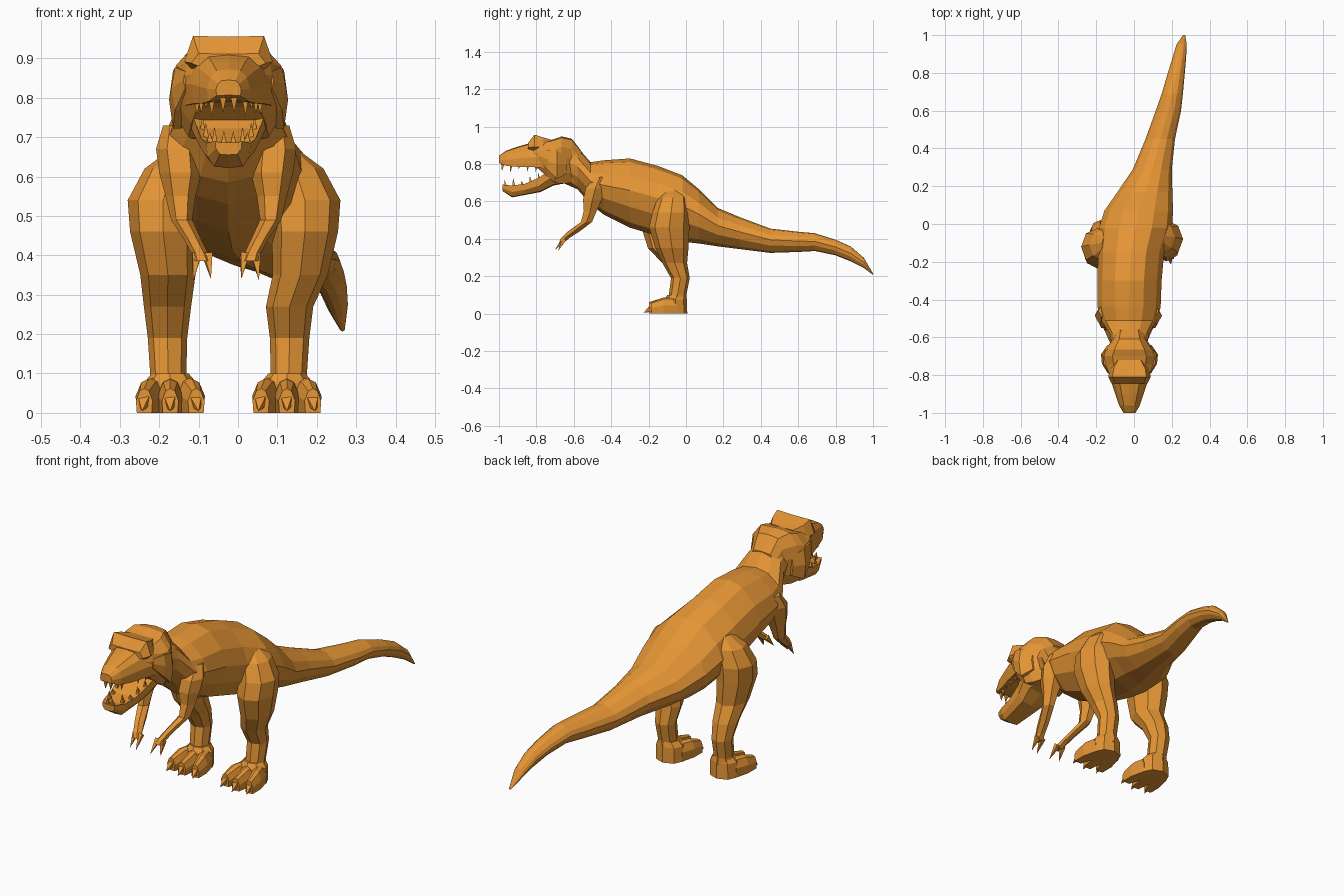
import bpy, bmesh, math
from mathutils import Vector

hide = bpy.data.materials.new("burnt_orange_hide")
hide.diffuse_color = (0.78, 0.30, 0.035, 1)
AXIS = -0.024   # mirror axis of head, arms and feet


def finish(name, bm):
    bmesh.ops.recalc_face_normals(bm, faces=bm.faces)
    me = bpy.data.meshes.new(name)
    bm.to_mesh(me)
    bm.free()
    me.materials.append(hide)
    ob = bpy.data.objects.new(name, me)
    bpy.context.collection.objects.link(ob)
    return ob


def skin(bm, rings):
    """Join rings of points into a closed faceted skin."""
    rows = [[bm.verts.new(p) for p in r] for r in rings]
    n = len(rows[0])
    for a, b in zip(rows, rows[1:]):
        for i in range(n):
            j = (i + 1) % n
            bm.faces.new((a[i], a[j], b[j], b[i]))
    bm.faces.new(rows[0])
    bm.faces.new(rows[-1][::-1])


def full(half):
    """Complete a right-hand half section by mirroring it."""
    return half + [(-u, v) for u, v in half[::-1] if u > 0]


def polygon(n):
    return [(math.cos(math.tau * i / n), math.sin(math.tau * i / n)) for i in range(n)]


BODY = full([(0, 1), (.45, .9), (.85, .5), (1, .08), (.86, -.4), (.48, -.85), (0, -1)])
HEAD = full([(0, 1), (.62, .95), (.92, .55), (1, .1), (.92, -.55), (.7, -1), (0, -1)])
SNOUT = full([(0, 1), (.55, .92), (.85, .5), (1, -.2), (.95, -1), (0, -.9)])
JAW = full([(0, .8), (.7, .8), (1, 1), (.95, -.1), (.65, -.9), (0, -1)])
TOE = full([(0, 1), (.55, .8), (1, 0), (.9, -1), (0, -1)])
OCT, HEX = polygon(8), polygon(6)


def loft_y(bm, section, rows):
    """rows: y, centre x, half width, top z, bottom z"""
    skin(bm, [[(cx + u * w, y, (t + b) / 2 + v * (t - b) / 2) for u, v in section]
              for y, cx, w, t, b in rows])


def loft_z(bm, section, rows):
    """rows: z, centre x, centre y, half width, half depth"""
    skin(bm, [[(cx + u * w, cy + v * d, z) for u, v in section]
              for z, cx, cy, w, d in rows])


def spike(bm, base, tip, r):
    """Four-sided tooth or claw."""
    base, tip = Vector(base), Vector(tip)
    d = (tip - base).normalized()
    a = d.orthogonal().normalized() * r
    b = d.cross(a)
    ring = [bm.verts.new(base + k) for k in (a, b, -a, -b)]
    top = bm.verts.new(tip)
    for i in range(4):
        bm.faces.new((ring[i], ring[(i + 1) % 4], top))
    bm.faces.new(ring)


# neck, torso and swinging tail
bm = bmesh.new()
loft_y(bm, BODY, [
    (-.66, -.024, .088, .935, .70), (-.58, -.024, .105, .89, .665),
    (-.51, -.026, .147, .81, .585), (-.44, -.026, .167, .82, .53),
    (-.30, -.024, .170, .83, .46), (-.15, -.015, .175, .79, .415),
    (-.02, .008, .193, .74, .385), (.07, .025, .182, .665, .375),
    (.17, .058, .145, .565, .36), (.29, .097, .103, .515, .345),
    (.45, .139, .078, .455, .325), (.60, .182, .067, .438, .33),
    (.69, .203, .056, .43, .335), (.80, .224, .045, .395, .312),
    (.88, .240, .036, .36, .28), (.95, .252, .027, .30, .245), (1.0, .265, .006, .215, .207)])
finish("torso_and_tail", bm)

# back of the skull with cheeks
bm = bmesh.new()
loft_y(bm, HEAD, [
    (-.83, AXIS, .085, .915, .79), (-.79, AXIS, .112, .925, .775),
    (-.745, AXIS, .135, .922, .735), (-.70, AXIS, .145, .935, .70),
    (-.665, AXIS, .128, .948, .695), (-.61, AXIS, .088, .935, .70),
    (-.56, AXIS, .075, .87, .70)])
finish("skull", bm)

# snout with overhanging lips
bm = bmesh.new()
loft_y(bm, SNOUT, [
    (-1.0, AXIS, .032, .845, .805), (-.96, AXIS, .055, .872, .79),
    (-.90, AXIS, .075, .893, .785), (-.84, AXIS, .095, .91, .785),
    (-.76, AXIS, .118, .92, .78)])
finish("upper_jaw", bm)

# lower jaw
bm = bmesh.new()
loft_y(bm, JAW, [
    (-.98, AXIS, .034, .69, .655), (-.93, AXIS, .056, .685, .622),
    (-.86, AXIS, .068, .695, .635), (-.78, AXIS, .082, .73, .65),
    (-.71, AXIS, .105, .79, .685), (-.63, AXIS, .09, .80, .70)])
finish("lower_jaw", bm)

# raised brow across the skull
bm = bmesh.new()
loft_y(bm, full([(0, .95), (1, 1), (1.25, -.5), (1, -1), (0, -1)]), [
    (-.845, AXIS, .076, .912, .88), (-.81, AXIS, .090, .957, .87),
    (-.765, AXIS, .083, .943, .87), (-.72, AXIS, .06, .93, .87)])
finish("brow", bm)

# cheek ridges behind the eyes
bm = bmesh.new()
for s in (-1, 1):
    loft_y(bm, HEX, [
        (-.79, AXIS + s * .105, .010, .87, .82), (-.74, AXIS + s * .126, .020, .885, .76),
        (-.69, AXIS + s * .131, .020, .88, .71), (-.64, AXIS + s * .10, .016, .85, .74)])
finish("cheeks", bm)

# teeth along both jaws
bm = bmesh.new()
for i in range(5):
    t = i / 4
    y = -.98 + .18 * t
    size = .028 + .012 * math.sin(i * 2.2)
    for s in (-1, 1):
        xu = AXIS + s * (.014 + .066 * t ** .6)
        spike(bm, (xu, y, .80), (xu, y - .004, .79 - size), .012)
        xl = AXIS + s * (.012 + .054 * t ** .6)
        zl = .682 + .03 * t * t
        spike(bm, (xl, y + .015, zl), (xl, y + .010, zl + size + .006), .011)
finish("teeth", bm)

for s, side in ((-1, "left"), (1, "right")):
    # leg: thigh sunk into the hip, shin and ankle as one column
    bm = bmesh.new()
    loft_z(bm, OCT, [
        (z, (-.01 if z > .3 else AXIS) + s * c, y + (s * .02 if z > .3 else 0), w, d)
        for z, c, y, w, d in (
            (.67, .125, -.08, .035, .04), (.62, .155, -.09, .072, .08),
            (.54, .180, -.10, .090, .10), (.46, .180, -.11, .084, .108),
            (.35, .168, -.095, .070, .088), (.27, .155, -.06, .060, .066),
            (.19, .155, -.03, .050, .050), (.10, .153, -.045, .046, .047),
            (.05, .153, -.045, .05, .05))])
    finish(side + "_leg", bm)

    # heel pad, spreading toes and claws
    fx = AXIS + s * .148
    bm = bmesh.new()
    loft_z(bm, OCT, [(.10, fx, -.05, .047, .05), (.075, fx, -.055, .068, .06),
                     (.0, fx, -.055, .070, .062)])
    for k in (-1, 0, 1):
        reach = -.185 - (.012 if k == 0 else 0)
        loft_y(bm, TOE, [
            (-.05, fx + k * .034, .036, .09, 0),
            (-.12, fx + k * .056, .032, .086, 0),
            (reach, fx + k * .066, .021, .062, 0)])
        spike(bm, (fx + k * .066, reach + .01, .03), (fx + k * .072, reach - .03, .004), .02)
    finish(side + "_foot", bm)

    # broad shoulder, bent arm and two-clawed hand
    bm = bmesh.new()
    loft_z(bm, HEX, [(z, -.03 + s * c, y, w, d) for z, c, y, w, d in (
        (.73, .125, -.46, .035, .035), (.67, .122, -.485, .056, .06),
        (.61, .116, -.50, .054, .058), (.55, .116, -.512, .038, .040),
        (.49, .113, -.532, .027, .034), (.44, .085, -.60, .022, .036),
        (.405, .067, -.645, .021, .026), (.385, .061, -.662, .024, .018))])
    for dx, dy, dz in ((-.014, -.042, -.045), (.014, -.025, -.05)):
        bx = -.03 + s * (.061 + dx)
        spike(bm, (bx, -.65, .40), (bx + s * dx * .6, -.66 + dy, .385 + dz), .016)
    finish(side + "_arm", bm)
